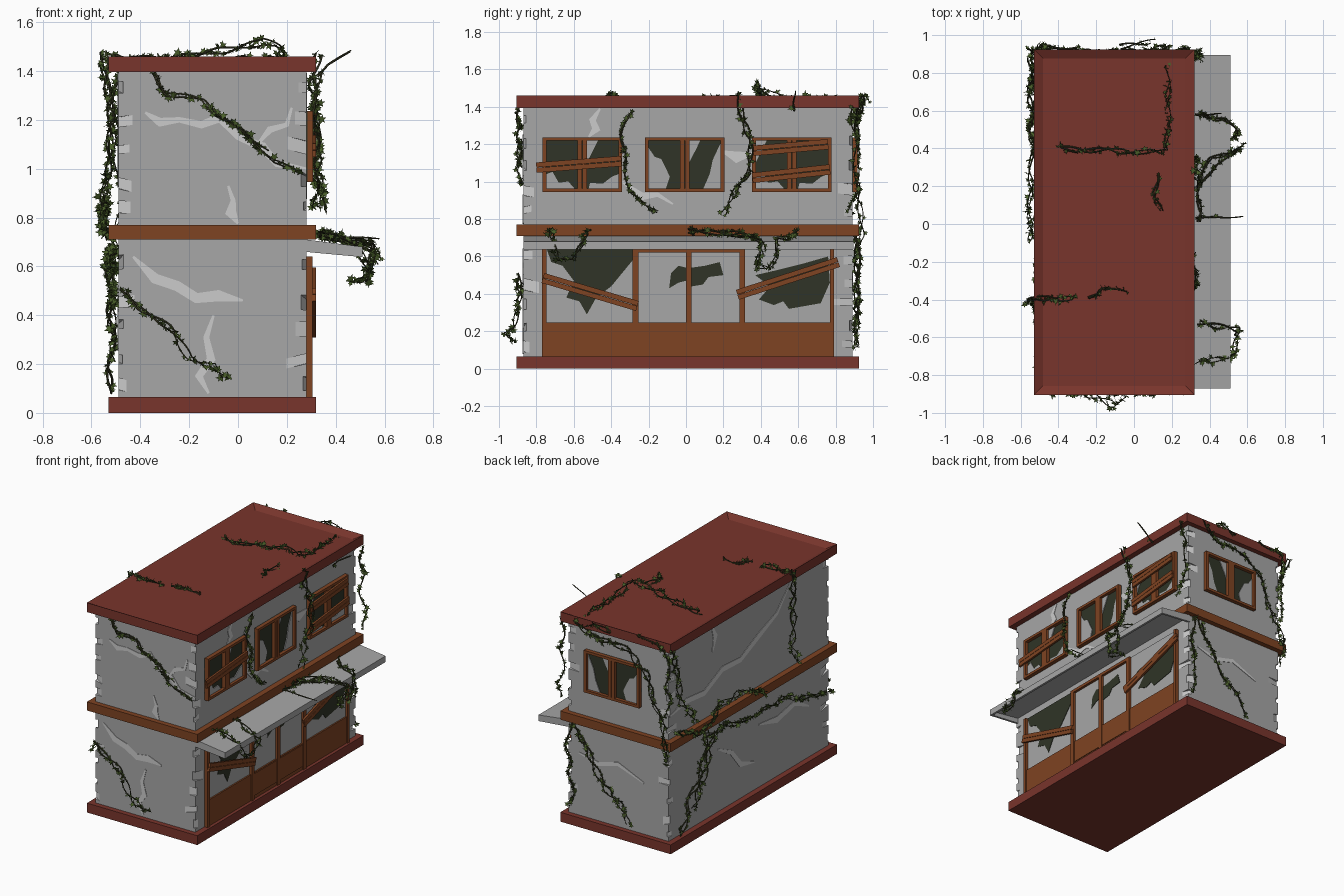
import bpy, bmesh, math, random
from mathutils import Vector, Matrix, Euler

if "Cube" in bpy.data.objects:
    bpy.data.objects.remove(bpy.data.objects["Cube"])

random.seed(4)

def material(name, rgb):
    m = bpy.data.materials.new(name)
    m.diffuse_color = (*rgb, 1)
    m.use_nodes = True
    m.node_tree.nodes["Principled BSDF"].inputs["Base Color"].default_value = m.diffuse_color
    return m

RED = material("red_trim", (0.19, 0.035, 0.025))
WOOD = material("wood", (0.21, 0.056, 0.016))
DARK = material("dark_interior", (0.029, 0.034, 0.02))
GREY = material("plaster", (0.385, 0.385, 0.385))
PALE = material("exposed_plaster", (0.52, 0.52, 0.52))
LEAF = material("leaf", (0.065, 0.11, 0.022))
STEM = material("stem", (0.035, 0.035, 0.015))

# Each side maps (along, up, outward) to world space
right = lambda u, v, d: (0.28 + d, u, v)
front = lambda u, v, d: (u, -0.87 - d, v)
left = lambda u, v, d: (-0.49 - d, u, v)
back = lambda u, v, d: (u, 0.89 + d, v)
roof = lambda u, v, d: (u, v, 1.435 + d)
across = lambda u, v, d: (u, d, v)

def finish(name, bm, mat):
    me = bpy.data.meshes.new(name)
    bm.to_mesh(me)
    bm.free()
    ob = bpy.data.objects.new(name, me)
    bpy.context.collection.objects.link(ob)
    me.materials.append(mat)
    return ob

def prism(name, side, pts, d0, d1, mat=GREY):
    bm = bmesh.new()
    a, b = [[bm.verts.new(side(u, v, d)) for u, v in pts] for d in (d0, d1)]
    bm.faces.new(a)
    bm.faces.new(b)
    for i in range(len(pts)):
        j = (i + 1) % len(pts)
        bm.faces.new((a[i], a[j], b[j], b[i]))
    bmesh.ops.recalc_face_normals(bm, faces=bm.faces)
    return finish(name, bm, mat)

def rect(name, side, u0, u1, v0, v1, d0, d1, mat=GREY):
    return prism(name, side, [(u0, v0), (u1, v0), (u1, v1), (u0, v1)], d0, d1, mat)

def slab(name, z0, z1, mat):
    return rect(name, across, -0.53, 0.32, z0, z1, -0.905, 0.925, mat)

# Walls with chipped corners
walls = rect("walls", across, -0.49, 0.28, 0.05, 1.41, -0.87, 0.89)
walls.data.materials.append(PALE)
bm = bmesh.new()
for cx, sx in ((-0.49, -1), (0.28, 1)):
    for cy, sy in ((-0.87, -1), (0.89, 1)):
        for z in (0.12, 0.23, 0.35, 0.47, 0.6, 0.83, 0.95, 1.07, 1.2, 1.32):
            t = math.radians(random.choice((random.uniform(11, 24), random.uniform(66, 79))))
            n = Vector((sx * math.cos(t), sy * math.sin(t), 0))
            pos = Vector((cx, cy, z + random.uniform(-.02, .02))) + n * (0.1 - random.uniform(.012, .022))
            rot = n.to_track_quat('X', 'Z').to_matrix().to_4x4() @ Matrix.Rotation(random.uniform(-.3, .3), 4, 'X')
            bmesh.ops.create_cube(bm, size=1, matrix=Matrix.Translation(pos) @ rot
                                  @ Matrix.Diagonal((0.2, 0.24, random.uniform(.03, .06), 1)))
for f in bm.faces:
    f.material_index = 1
cutter = finish("chip_cutter", bm, GREY)
cutter.data.materials.append(PALE)
cutter.hide_render = True
mod = walls.modifiers.new("chips", 'BOOLEAN')
mod.operation, mod.solver, mod.object = 'DIFFERENCE', 'EXACT', cutter
mod.use_self = True
bpy.context.view_layer.objects.active = walls
bpy.ops.object.modifier_apply(modifier="chips")
bpy.data.objects.remove(cutter)

# Base, middle band and roof with a sunken deck
slab("base", 0, 0.065, RED)
slab("middle_band", 0.71, 0.77, WOOD)
top = slab("roof", 1.395, 1.46, RED)
bm = bmesh.new()
bm.from_mesh(top.data)
bm.normal_update()
face = max(bm.faces, key=lambda f: f.calc_center_median().z)
bmesh.ops.inset_region(bm, faces=[face], thickness=0.048, use_even_offset=True)
bmesh.ops.translate(bm, verts=face.verts, vec=(0, 0, -0.025))
bm.to_mesh(top.data)
bm.free()

# Sloped awning, hollow underneath
prism("awning_top", across, [(.27, .711), (.51, .68), (.51, .665), (.27, .696)], -.87, .895)
rect("awning_lip", across, .495, .51, .638, .678, -.87, .895)
for y in (-.87, .88):
    prism("awning_end", across, [(.27, .711), (.51, .68), (.51, .638), (.27, .66)], y, y + .015)

# Upper windows: frame, dark interior, glass shards
SHARDS = [[(0, 0), (.55, 0), (.68, .25), (.4, .62), (.2, .66), (0, .85)],
          [(1, 0), (1, .95), (.75, .6), (.65, .3), (.45, 0)],
          [(0, 1), (.35, 1), (.2, .8), (0, .55)],
          [(0, 0), (.9, 0), (.7, .15), (.4, .12), (.2, .35), (0, .3)],
          [(1, 0), (1, .3), (.8, .25), (.5, .1), (.1, .12), (.05, 0)]]

def window(side, u0, shards):
    u1, v0, v1, c = u0 + .425, .945, 1.237, u0 + .2125
    rect("window_interior", side, u0, u1, v0, v1, -.01, .004, DARK)
    for a, b in ((u0, u0 + .02), (c - .025, c - .001), (c + .001, c + .025), (u1 - .02, u1)):
        rect("window_post", side, a, b, v0, v1, 0, .028, WOOD)
    for v in (v0, v1 - .018):
        rect("window_rail", side, u0, u1, v, v + .018, 0, .028, WOOD)
    for p, ids in enumerate(shards):
        a = u0 + .02 if p == 0 else c + .025
        for k in ids:
            prism("glass_shard", side, [(a + .1675 * x, v0 + .018 + .256 * y) for x, y in SHARDS[k]], .004, .009)

window(right, -.767, ((3,), (4, 2)))
window(right, -.22, ((0,), (1, 2)))
window(right, .353, ((3, 2), (4,)))
window(back, -.28, ((0,), (1, 2)))

# Storefront
rect("storefront_panel", right, -.77, .79, .065, .247, 0, .018, WOOD)
for a, b in ((-.77, -.745), (-.285, -.255), (0, .03), (.285, .315), (.77, .79)):
    rect("storefront_post", right, a, b, .065, .64, 0, .026, WOOD)
rect("storefront_header", right, -.27, .3, .62, .64, 0, .026, WOOD)
for a, b in ((-.745, -.285), (-.255, 0), (.03, .285), (.315, .77)):
    rect("storefront_glass", right, a, b, .24, .64, 0, .008)
for a, b in ((-.25, -.003), (.033, .28)):
    rect("door_panel", right, a, b, .09, .242, 0, .023, WOOD)
for hole in ([(-.745, .64), (-.285, .64), (-.285, .58), (-.4, .44), (-.48, .38), (-.53, .29), (-.57, .36),
              (-.64, .38), (-.6, .47), (-.66, .55), (-.72, .57)],
             [(.37, .5), (.45, .44), (.39, .37), (.47, .34), (.52, .36), (.55, .32), (.72, .35), (.78, .46),
              (.76, .6), (.62, .56), (.5, .53)],
             [(-.09, .43), (-.08, .51), (-.04, .55), (0, .54), (0, .47), (-.04, .46)],
             [(.03, .54), (.1, .55), (.18, .57), (.2, .5), (.12, .49), (.09, .45), (.03, .44)]):
    prism("broken_glass_hole", right, [(min(u, .769), v) for u, v in hole], .004, .011, DARK)

# Nailed boards, each split lengthwise
def board(u0, v0, u1, v1, w=.055):
    n = Vector((v0 - v1, u1 - u0)).normalized() * w / 2
    for s in (-1, .04):
        lo, hi = n * s, n * (s + .96)
        prism("board", right, [(u0 + lo.x, v0 + lo.y), (u1 + lo.x, v1 + lo.y),
                               (u1 + hi.x, v1 + hi.y), (u0 + hi.x, v0 + hi.y)], .026, .04, WOOD)

for b in ((-.80, 1.075, -.345, 1.11), (.36, 1.165, .76, 1.20), (.355, 1.02, .77, 1.065),
          (-.765, .485, -.26, .335), (.275, .395, .815, .57)):
    board(*b)

# Wall cracks as thin uneven strips
def crack(side, pts, w=.04):
    lo, hi = [], []
    for i, (u, v) in enumerate(pts):
        p, q = Vector(pts[max(i - 1, 0)]), Vector(pts[min(i + 1, len(pts) - 1)])
        t = (q - p).normalized()
        h = w * (.12 if i in (0, len(pts) - 1) else random.uniform(.25, .6))
        lo.append((u - t.y * h, v + t.x * h))
        hi.append((u + t.y * h, v - t.x * h))
    prism("crack", side, lo + hi[::-1], -.005, .003, PALE)

crack(front, [(-.38, 1.23), (-.32, 1.19), (-.24, 1.2), (-.15, 1.18), (-.07, 1.21), (0, 1.13), (.1, 1.09), (.16, 1.02), (.28, 1.0)])
crack(front, [(.08, 1.1), (.13, 1.16), (.2, 1.18), (.22, 1.25)])
crack(front, [(-.04, .93), (-.02, .87), (-.03, .82), (0, .775)])
crack(front, [(-.43, .64), (-.34, .55), (-.25, .52), (-.17, .47), (-.08, .48), (.02, .46)])
crack(front, [(-.1, .4), (-.13, .31), (-.11, .22), (-.16, .15), (-.12, .08)])
crack(right, [(-.46, 1.39), (-.5, 1.33), (-.48, 1.28), (-.52, 1.24)])
crack(right, [(.2, 1.16), (.27, 1.13), (.36, 1.15)], .06)
crack(right, [(-.34, 1.0), (-.24, .92), (-.15, .93), (-.07, .88)])
crack(left, [(.88, .93), (.7, .97), (.5, .95), (.3, 1.04), (.1, 1.03), (-.1, 1.12), (-.3, 1.2), (-.45, 1.36)])
crack(left, [(.42, 1.39), (.38, 1.3), (.41, 1.2)])
crack(left, [(.35, .5), (.2, .42), (.1, .3), (-.05, .26)])
crack(left, [(-.1, .5), (-.3, .46), (-.5, .5), (-.65, .42)])
crack(back, [(.2, .5), (.05, .46), (-.1, .5), (-.3, .42)])

# Vines: twisting stems with lobed leaves
curve = bpy.data.curves.new("vine_stems", 'CURVE')
curve.dimensions, curve.bevel_depth, curve.bevel_resolution = '3D', .0045, 0
curve.materials.append(STEM)
curve_ob = bpy.data.objects.new("vine_stems", curve)
bpy.context.collection.objects.link(curve_ob)
leaves = bmesh.new()
LOBES = [(0, 0), (.5, -.1), (.3, .3), (.5, .55), (.15, .55), (0, 1), (-.15, .55), (-.5, .55), (-.3, .3), (-.5, -.1)]

def vine(side, *pts, density=1.0, twist=.013):
    w = [Vector(side(p[0], p[1], p[2] if len(p) > 2 else .022)) for p in pts]
    path = []
    for a, b in zip(w, w[1:]):
        n = max(2, round((b - a).length / .015))
        path += [a.lerp(b, i / n) for i in range(n)]
    path.append(w[-1])
    for strand in range(2):
        ph = random.uniform(0, 6) + strand * math.pi
        sp = curve.splines.new('POLY')
        sp.points.add(len(path) - 1)
        for i, p in enumerate(path):
            q = p + twist * Vector((math.sin(i * .42 + ph), math.cos(i * .37 + ph), math.sin(i * .29 + ph * 2)))
            sp.points[i].co = (*q, 1)
            sp.points[i].radius = 1.1 - .6 * i / len(path)
            if random.random() < .65 * density:
                m = Matrix.Translation(q) @ Euler([random.uniform(0, 6.3) for _ in range(3)]).to_matrix().to_4x4()
                s = random.uniform(.018, .036)
                leaves.faces.new([leaves.verts.new(m @ Vector((x * s, y * s, abs(x) * s * .4))) for x, y in LOBES])

vine(front, (-.36, 1.4), (-.28, 1.31), (-.15, 1.27), (-.03, 1.2), (.06, 1.11), (.14, 1.03), (.26, 1.0))
vine(front, (-.1, 1.24), (.02, 1.14), (.12, 1.08))
vine(front, (-.47, .5), (-.38, .42), (-.27, .33), (-.2, .23, .05), (-.1, .2, .09), (-.05, .13, .05))
vine(right, (-.3, 1.36), (-.34, 1.25, .04), (-.33, 1.1, .04), (-.3, .95, .05), (-.22, .88), (-.14, .83, .05))
vine(right, (.28, 1.46, .05), (.3, 1.35), (.35, 1.2, .04), (.33, 1.05, .05), (.27, .95, .04), (.2, .83, .07))
vine(right, (0, .735, .06), (.2, .725, .07), (.32, .71, .16), (.39, .68, .27), (.38, .55, .26), (.44, .53, .17))
vine(right, (.59, .73, .06), (.55, .7, .2), (.48, .69, .26), (.5, .6, .28), (.44, .55, .24), density=1.2)
vine(right, (.2, .73, .06), (.34, .71, .12), (.4, .69, .28), (.41, .62, .29))
vine(right, (-.52, .73, .06), (-.55, .7, .2), (-.56, .67, .27), (-.6, .57, .26), (-.69, .58, .25), (-.71, .69, .22), (-.73, .73, .06))
vine(right, (.03, .73, .05), (.04, .71, .3), density=.1, twist=.004)
vine(right, (.58, 1.38, .04), (.58, 1.43, .09), (.58, 1.48, .18), density=.1, twist=.006)
vine(right, (.89, 1.4, .05), (.9, 1.25, .04), (.91, 1.05, .04), (.9, .92, .06), (.88, .83, .09))
vine(left, (-.4, 1.47, .06), (-.42, 1.3, .04), (-.45, 1.12), (-.4, .95, .05), (-.42, .82, .07))
vine(left, (.93, 1.42, .06), (.85, 1.25, .03), (.8, 1.0, .04), (.68, .84, .06))
vine(left, (.8, .09, .04), (.68, .3), (.58, .45, .04), (.54, .68, .04), (.3, .65), (.05, .6), (-.33, .6), (-.6, .5), (-.87, .45))
vine(left, (.88, .83, .06), (.6, .72, .06), (.4, .84, .05), (.15, .85, .06), (-.1, .74, .06))
vine(left, (.45, .68, .04), (.5, .45), (.65, .2))
vine(back, (.18, 1.42, .05), (.03, 1.34), (-.2, 1.33), (-.33, 1.2), (-.4, 1.0), (-.47, .87, .04), (-.5, .72, .05), (-.49, .6))
vine(back, (-.3, 1.46, .05), (-.42, 1.45, .05), (-.5, 1.4, .04), (-.5, 1.2), (-.5, .95, .03))
vine(back, (.25, .7), (.27, .5, .035), (.24, .3), (.25, .12))
vine(back, (.2, .68), (.1, .5), (0, .34), (-.12, .24), (-.2, .12))
vine(back, (-.07, 1.44, .05), (.03, 1.45, .06), (.1, 1.42, .08), density=.7)
vine(roof, (-.4, .4, .01), (-.2, .39), (.1, .38, .085), (.17, .38, .06), (.18, .55, .01), (.18, .84, .01))
vine(roof, (.12, .25, .01), (.11, .17, .015), (.14, .06, .01))
vine(roof, (-.55, -.4), (-.45, -.39, .03), (-.32, -.4, .01))
vine(roof, (-.25, -.4, .01), (-.16, -.33, .015), (-.05, -.37, .01), density=.7)
finish("vine_leaves", leaves, LEAF)
